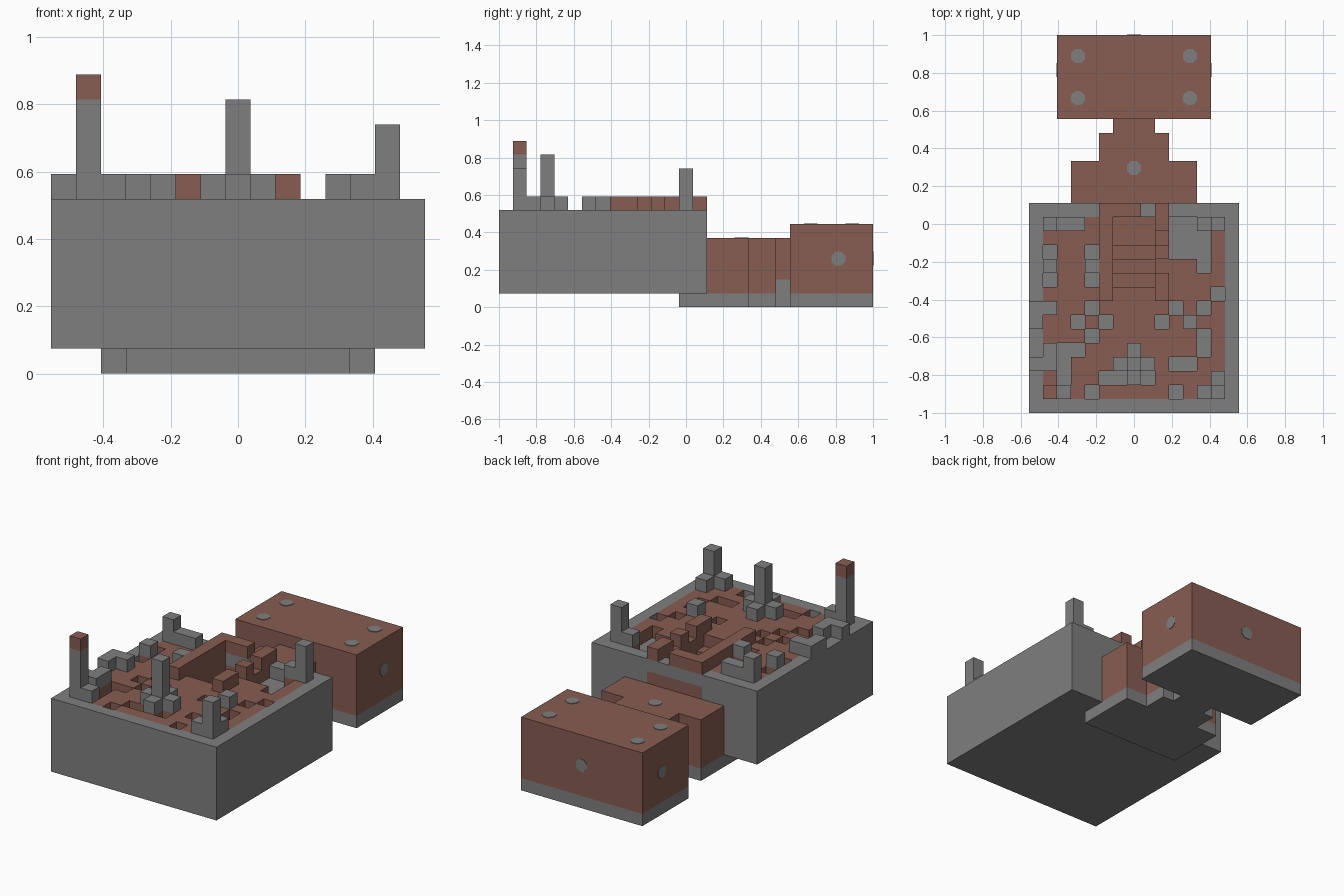
import bpy, bmesh, math
from mathutils import Matrix, Vector

old = bpy.data.objects.get("Cube")
if old:
    bpy.data.objects.remove(old, do_unlink=True)

U = 2 / 27  # size of one block


def material(name, rgb):
    m = bpy.data.materials.new(name)
    m.use_nodes = True
    m.diffuse_color = (*rgb, 1)
    m.node_tree.nodes["Principled BSDF"].inputs["Base Color"].default_value = (*rgb, 1)
    return m


GREY = material("stone_grey", (0.216, 0.212, 0.212))
BROWN = material("red_brown", (0.242, 0.107, 0.084))


def finish(name, bm, *mats):
    bm.normal_update()
    mesh = bpy.data.meshes.new(name)
    bm.to_mesh(mesh)
    bm.free()
    for m in mats:
        mesh.materials.append(m)
    ob = bpy.data.objects.new(name, mesh)
    bpy.context.collection.objects.link(ob)
    return ob


def box(name, x0, x1, y0, y1, z0, z1, mat):
    """Box given in block units."""
    bm = bmesh.new()
    bmesh.ops.create_cube(bm, size=1)
    size = Vector((x1 - x0, y1 - y0, z1 - z0)) * U
    mid = Vector((x0 + x1, y0 + y1, z0 + z1)) * U / 2
    bmesh.ops.transform(bm, verts=bm.verts,
                        matrix=Matrix.Translation(mid) @ Matrix.Diagonal((*size, 1)))
    return finish(name, bm, mat)


def stud(name, pos, normal):
    """Thin eight-sided disc lying on a surface."""
    bm = bmesh.new()
    rot = Vector(normal).to_track_quat("Z", "Y").to_matrix().to_4x4()
    turn = Matrix.Rotation(math.pi / 8, 4, "Z")
    bmesh.ops.create_cone(bm, cap_ends=True, segments=8, radius1=0.04, radius2=0.04,
                          depth=0.006, matrix=Matrix.Translation(Vector(pos) * U) @ rot @ turn)
    return finish(name, bm, GREY)


# Deck plan, back row first: # rim, . floor, o pit, r grey block, b brown wall, digits stairs
PLAN = """
#####bbb#b#####
#rrr.b333boorr#
#....b333.ooo.#
#o..ob444booo.#
#r..rb555...o.#
#o..ob666b....#
#....b...b...o#
rr..o.....o.o.#
r..o.o...o.r..#
#...o.......o.#
#roo...r....o.#
rro...rrr.oo..#
#.o..ooro....r#
#rr.o.....o.rr#
###############
""".split()
TOPS = {"#": 7, ".": 7, "o": 6, "r": 8, "b": 8}


def is_brown(i, j, k):
    c = PLAN[j][i]
    if k == 7:
        return c == "b"
    inside = 0 < i < 14 and 0 < j < 14
    stairwell = 5 <= i <= 9 and j <= 6 and 2 <= k <= 5
    return stairwell or (k == 6 and inside)


# Hull with deck, pits, low walls and sunken stairs
blocks = {(i, j, k) for j, row in enumerate(PLAN) for i, c in enumerate(row)
          for k in range(1, int(TOPS.get(c, c)))}
bm = bmesh.new()
corners = {}


def corner(p):
    if p not in corners:
        i, j, k = p
        corners[p] = bm.verts.new(((i - 7.5) * U, (1.5 - j) * U, k * U))
    return corners[p]


for cell in sorted(blocks):
    for axis in range(3):
        for side in (0, 1):
            near = list(cell)
            near[axis] += 2 * side - 1
            if tuple(near) in blocks:
                continue
            quad = []
            for a, b in ((0, 0), (1, 0), (1, 1), (0, 1)):
                p = list(cell)
                p[axis] += side
                p[(axis + 1) % 3] += a
                p[(axis + 2) % 3] += b
                quad.append(corner(tuple(p)))
            if side:
                quad.reverse()
            bm.faces.new(quad).material_index = int(is_brown(*cell))
finish("hull_and_deck", bm, GREY, BROWN)

# Tall posts on the deck
for name, i, j, top in (("front_right_post", 1, 13, 11), ("front_left_post", 13, 13, 10),
                        ("back_left_post", 13, 1, 10), ("back_right_post", 1, 1, 9),
                        ("centre_post", 7, 11, 11)):
    box(name, i - 7.5, i - 6.5, 0.5 - j, 1.5 - j, 8, top, GREY)
box("post_cap", -6.5, -5.5, -12.5, -11.5, 11, 12, BROWN)

# Stepped neck: half width, y start, y end, height of grey foot
for name, w, y0, y1, foot in (("wide_neck", 4.5, 1.5, 4.5, 1), ("mid_neck", 2.5, 4.5, 6.5, 1),
                              ("narrow_neck", 1.5, 6.5, 7.5, 2)):
    box(name, -w, w, y0, y1, foot, 5, BROWN)
    box(name + "_foot", -w, w, y0, y1, 0, foot, GREY)
box("under_hull_plate", -4.5, 4.5, -0.5, 1.5, 0, 1, GREY)

# Rear block
box("rear_block", -5.5, 5.5, 7.5, 13.5, 1, 6, BROWN)
box("rear_block_foot", -5.5, 5.5, 7.5, 13.5, 0, 1, GREY)

# Studs
stud("neck_stud", (0, 4, 5), (0, 0, 1))
stud("back_stud", (0, 13.5, 3.5), (0, 1, 0))
for s in (-1, 1):
    label = "left" if s > 0 else "right"
    stud(label + "_side_stud", (5.5 * s, 11, 3.5), (s, 0, 0))
    for y in (9, 12):
        stud(label + "_top_stud", (4 * s, y, 6), (0, 0, 1))
